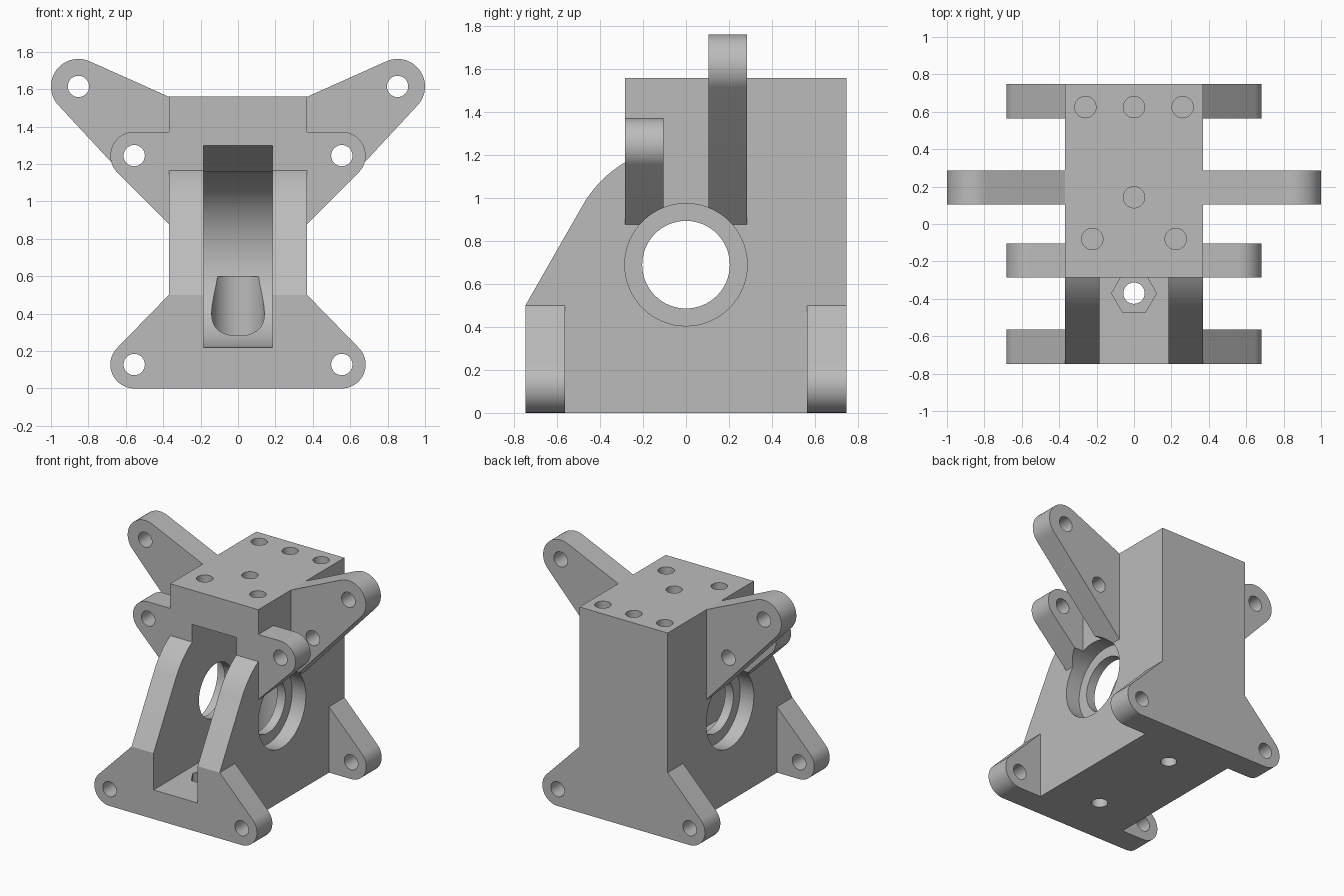
import bpy, bmesh, math

if "Cube" in bpy.data.objects:
    bpy.data.objects.remove(bpy.data.objects["Cube"])

gray = bpy.data.materials.new("plain gray")
gray.diffuse_color = (0.5, 0.5, 0.5, 1)
gray.use_nodes = True
gray.node_tree.nodes["Principled BSDF"].inputs["Base Color"].default_value = gray.diffuse_color

AXES = {'x': lambda a, b, t: (t, a, b),
        'y': lambda a, b, t: (a, t, b),
        'z': lambda a, b, t: (a, b, t)}


def prism(name, outlines, axis, t0, t1):
    """Extrude one or more closed 2D outlines along an axis."""
    bm = bmesh.new()
    for pts in outlines:
        lo = [bm.verts.new(AXES[axis](a, b, t0)) for a, b in pts]
        hi = [bm.verts.new(AXES[axis](a, b, t1)) for a, b in pts]
        bm.faces.new(lo)
        bm.faces.new(hi)
        for i in range(len(pts)):
            j = (i + 1) % len(pts)
            bm.faces.new((lo[i], lo[j], hi[j], hi[i]))
    bmesh.ops.recalc_face_normals(bm, faces=bm.faces)
    me = bpy.data.meshes.new(name)
    bm.to_mesh(me)
    bm.free()
    me.materials.append(gray)
    ob = bpy.data.objects.new(name, me)
    bpy.context.collection.objects.link(ob)
    return ob


def arc(cx, cy, r, a0, a1, n):
    return [(cx + r * math.cos(math.radians(a0 + (a1 - a0) * i / n)),
             cy + r * math.sin(math.radians(a0 + (a1 - a0) * i / n))) for i in range(n + 1)]


def circle(cx, cy, r, n=48):
    return arc(cx, cy, r, 0, 360, n)[:-1]


def boolean(target, tool, op):
    tool.hide_render = True
    mod = target.modifiers.new("bool", 'BOOLEAN')
    mod.operation, mod.solver, mod.object = op, 'EXACT', tool
    bpy.context.view_layer.objects.active = target
    bpy.ops.object.modifier_apply(modifier=mod.name)
    bpy.data.objects.remove(tool, do_unlink=True)


def lug(cx, cz, r, z0, z1, side):
    """Outline of an ear: body edge z0..z1 wrapped tangentially round an eye."""
    def tangent(z, sign):
        dx, dz = 0.37 - cx, z - cz
        return math.degrees(math.atan2(dz, dx) + sign * math.acos(r / math.hypot(dx, dz)))
    a0, a1 = tangent(z0, 1), tangent(z1, -1)
    while a1 < a0:
        a1 += 360
    pts = [(0.37, z0)] + arc(cx, cz, r, a0, a1, 28) + [(0.37, z1)]
    return [(side * x, z) for x, z in pts]


# main block: side profile with sloped, rounded front
CZ = 0.69
profile = [(-0.748, 0), (0.748, 0), (0.748, 1.56), (-0.285, 1.56)]
profile += arc(0, CZ, 0.555, 120.9, 150, 14) + [(-0.748, 0.5)]
bracket = prism("bracket_body", [profile], 'x', -0.37, 0.37)

# mounting ears: eye x, eye z, radius, root bottom, root top, y range
EARS = [(0.555, 0.128, 0.1275, 0.0, 0.5, -0.748, -0.563),
        (0.555, 0.128, 0.1275, 0.0, 0.5, 0.563, 0.748),
        (0.555, 1.245, 0.1275, 0.878, 1.372, -0.285, -0.105),
        (0.853, 1.615, 0.147, 0.878, 1.56, 0.105, 0.285)]
for cx, cz, r, z0, z1, y0, y1 in EARS:
    ears = prism("ears", [lug(cx, cz, r, z0, z1, s) for s in (1, -1)], 'y', y0, y1)
    boolean(bracket, ears, 'UNION')

# bolt holes through the ears
eyes = [circle(s * x, z, 0.057, 32) for s in (1, -1)
        for x, z in ((0.555, 0.128), (0.555, 1.245), (0.853, 1.615))]
boolean(bracket, prism("ear_holes", eyes, 'y', -1, 1), 'DIFFERENCE')

# wheel slot opening to the front
slot = [(-1, 0.22)] + arc(0, CZ, 0.468, -90, 90, 48) + [(-0.285, 1.3), (-1, 1.3)]
boolean(bracket, prism("wheel_slot", [slot], 'x', -0.185, 0.185), 'DIFFERENCE')

# axle bore with a bearing pocket on each side
boolean(bracket, prism("axle_bore", [circle(0, CZ, 0.204, 64)], 'x', -1, 1), 'DIFFERENCE')
for s in (1, -1):
    boolean(bracket, prism("bearing_pocket", [circle(0, CZ, 0.285, 64)], 'x', s * 0.255, s * 1.0),
            'DIFFERENCE')

# base screws: head recess at the back, nut recess at the front
boolean(bracket, prism("screw_recess", [circle(0, 0.37, 0.141)], 'z', 0.2, 0.6), 'DIFFERENCE')
boolean(bracket, prism("nut_recess", [circle(0, -0.37, 0.12, 6)], 'z', 0.12, 0.3), 'DIFFERENCE')
screws = [circle(0, y, 0.057, 32) for y in (-0.37, 0.37)]
boolean(bracket, prism("base_holes", screws, 'z', -0.1, 0.25), 'DIFFERENCE')

# blind holes in the top
TOP = [(-0.26, 0.625), (0, 0.625), (0.26, 0.625), (0, 0.143), (-0.223, -0.08), (0.223, -0.08)]
boolean(bracket, prism("top_holes", [circle(x, y, 0.057, 32) for x, y in TOP], 'z', 1.3, 1.7),
        'DIFFERENCE')

# smooth curves, keep edges sharp
bpy.ops.object.select_all(action='DESELECT')
bracket.select_set(True)
bpy.context.view_layer.objects.active = bracket
bpy.ops.object.shade_smooth_by_angle(angle=math.radians(20))
